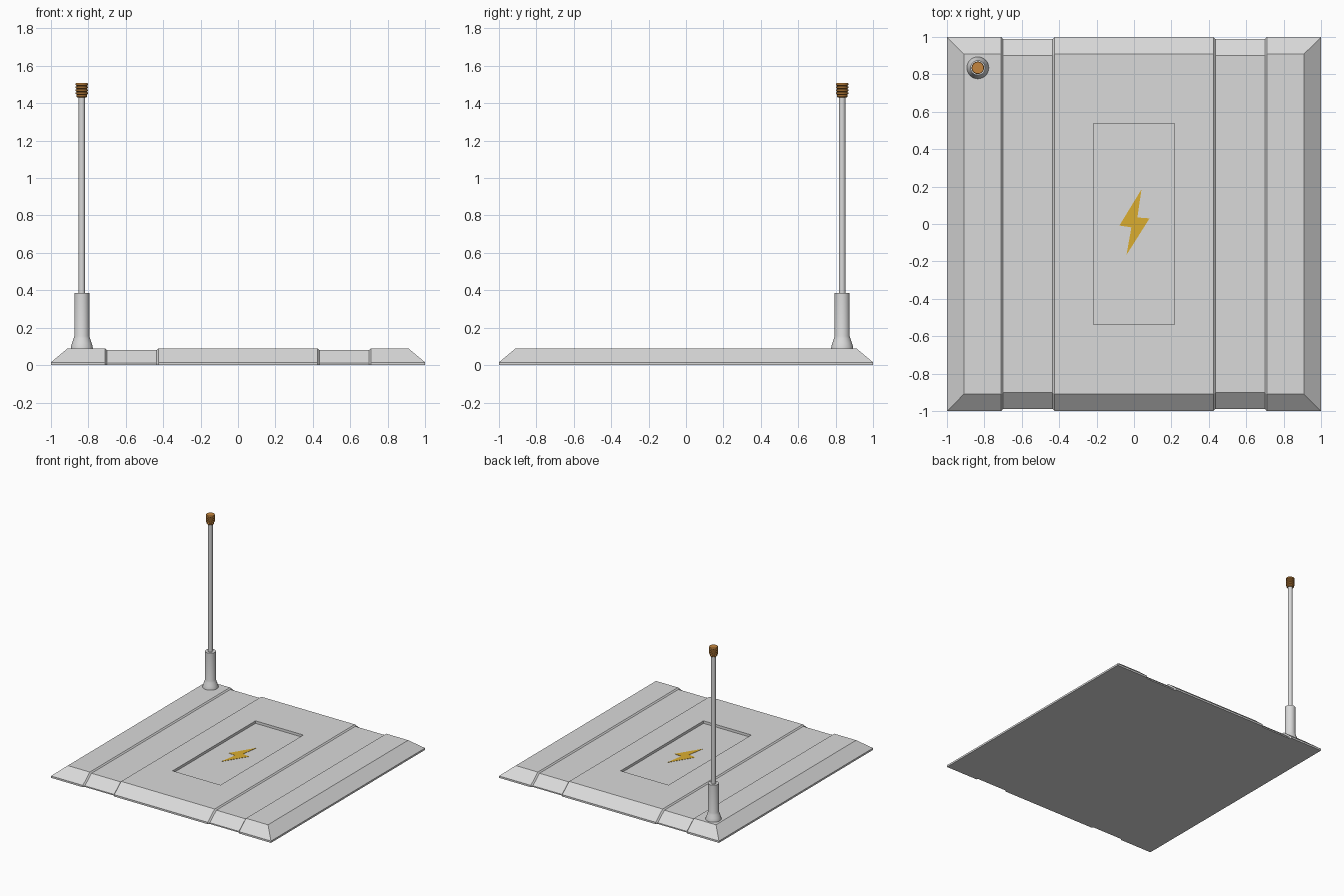
import bpy, bmesh, math

if "Cube" in bpy.data.objects:
    bpy.data.objects.remove(bpy.data.objects["Cube"])


def material(name, rgb):
    m = bpy.data.materials.new(name)
    m.diffuse_color = (*rgb, 1)
    m.use_nodes = True
    m.node_tree.nodes["Principled BSDF"].inputs["Base Color"].default_value = m.diffuse_color
    return m


grey = material("light grey", (0.70, 0.70, 0.70))
gold = material("gold yellow", (0.71, 0.42, 0.03))
copper = material("copper brown", (0.56, 0.24, 0.05))


def finish(bm, name, mat, smooth=False):
    bmesh.ops.recalc_face_normals(bm, faces=bm.faces)
    me = bpy.data.meshes.new(name)
    bm.to_mesh(me)
    bm.free()
    me.materials.append(mat)
    ob = bpy.data.objects.new(name, me)
    bpy.context.collection.objects.link(ob)
    if smooth:
        bpy.ops.object.select_all(action='DESELECT')
        ob.select_set(True)
        bpy.context.view_layer.objects.active = ob
        bpy.ops.object.shade_smooth_by_angle(angle=math.radians(30))
    return ob


def lathe(name, mat, profile, centre, segments=32):
    """Spin a list of (radius, height) around a vertical axis."""
    bm = bmesh.new()
    rings = []
    for r, z in profile:
        rings.append([bm.verts.new((centre[0] + r * math.cos(2 * math.pi * i / segments),
                                    centre[1] + r * math.sin(2 * math.pi * i / segments), z))
                      for i in range(segments)])
    for a, b in zip(rings, rings[1:]):
        for i in range(segments):
            j = (i + 1) % segments
            bm.faces.new((a[i], a[j], b[j], b[i]))
    bm.faces.new(rings[0])
    bm.faces.new(rings[-1])
    return finish(bm, name, mat, True)


# Base plate: y-z sections lofted along x, with two shallow grooves
def section(kind):
    edge, rim, top, z = {"end": (1.0, 0.015, 1.0, 0.015),
                         "full": (1.0, 0.015, 0.91, 0.09),
                         "groove": (0.988, 0.01, 0.902, 0.08)}[kind]
    half = [(edge, 0), (edge, rim), (top, z), (0.5375, z)]
    return half + [(-y, h) for y, h in reversed(half)]


right = [(0.2175, "full"), (0.425, "full"), (0.435, "groove"), (0.70, "groove"),
         (0.71, "full"), (0.91, "full"), (1.0, "end")]
stations = [(-x, k) for x, k in reversed(right)] + right
bm = bmesh.new()
loops = [[bm.verts.new((x, y, z)) for y, z in section(k)] for x, k in stations]
n = len(loops[0])
for a, b in zip(loops, loops[1:]):
    for i in range(n):
        j = (i + 1) % n
        bm.faces.new((a[i], a[j], b[j], b[i]))
bm.faces.new(loops[0])
bm.faces.new(loops[-1])
bmesh.ops.remove_doubles(bm, verts=bm.verts, dist=0.0005)
bmesh.ops.recalc_face_normals(bm, faces=bm.faces)
# Sunken rectangular panel in the middle
middle = [f for f in bm.faces if f.calc_center_median().length < 0.1
          and f.calc_center_median().z > 0.05]
bmesh.ops.inset_individual(bm, faces=middle, thickness=0.001, depth=-0.02)
finish(bm, "base_plate", grey)

# Lightning bolt plate on the panel floor
bolt = [(0.04, 0.185), (0.018, 0.035), (0.083, 0.03),
        (-0.04, -0.165), (-0.014, -0.018), (-0.078, -0.008)]
bm = bmesh.new()
face = bm.faces.new([bm.verts.new((x, y, 0.069)) for x, y in bolt])
ext = bmesh.ops.extrude_face_region(bm, geom=[face], use_keep_orig=True)
bmesh.ops.translate(bm, vec=(0, 0, 0.003),
                    verts=[g for g in ext["geom"] if isinstance(g, bmesh.types.BMVert)])
finish(bm, "bolt_emblem", gold)

# Antenna: flared socket, thin rod and ribbed tip
corner = (-0.835, 0.835)
lathe("antenna_socket", grey,
      [(0.059, 0.088), (0.058, 0.10), (0.052, 0.118), (0.044, 0.142), (0.04, 0.155),
       (0.04, 0.385)], corner)
lathe("antenna_rod", grey, [(0.0175, 0.38), (0.0175, 1.44)], corner)
ribs = [(0.024, 1.43)]
for k in range(5):
    z = 1.432 + k * 0.0155
    r = 0.028 if k == 0 else 0.033
    ribs += [(r, z + 0.003), (r, z + 0.010), (0.026, z + 0.013)]
ribs[-1] = (0.031, 1.508)
lathe("antenna_tip", copper, ribs, corner)
